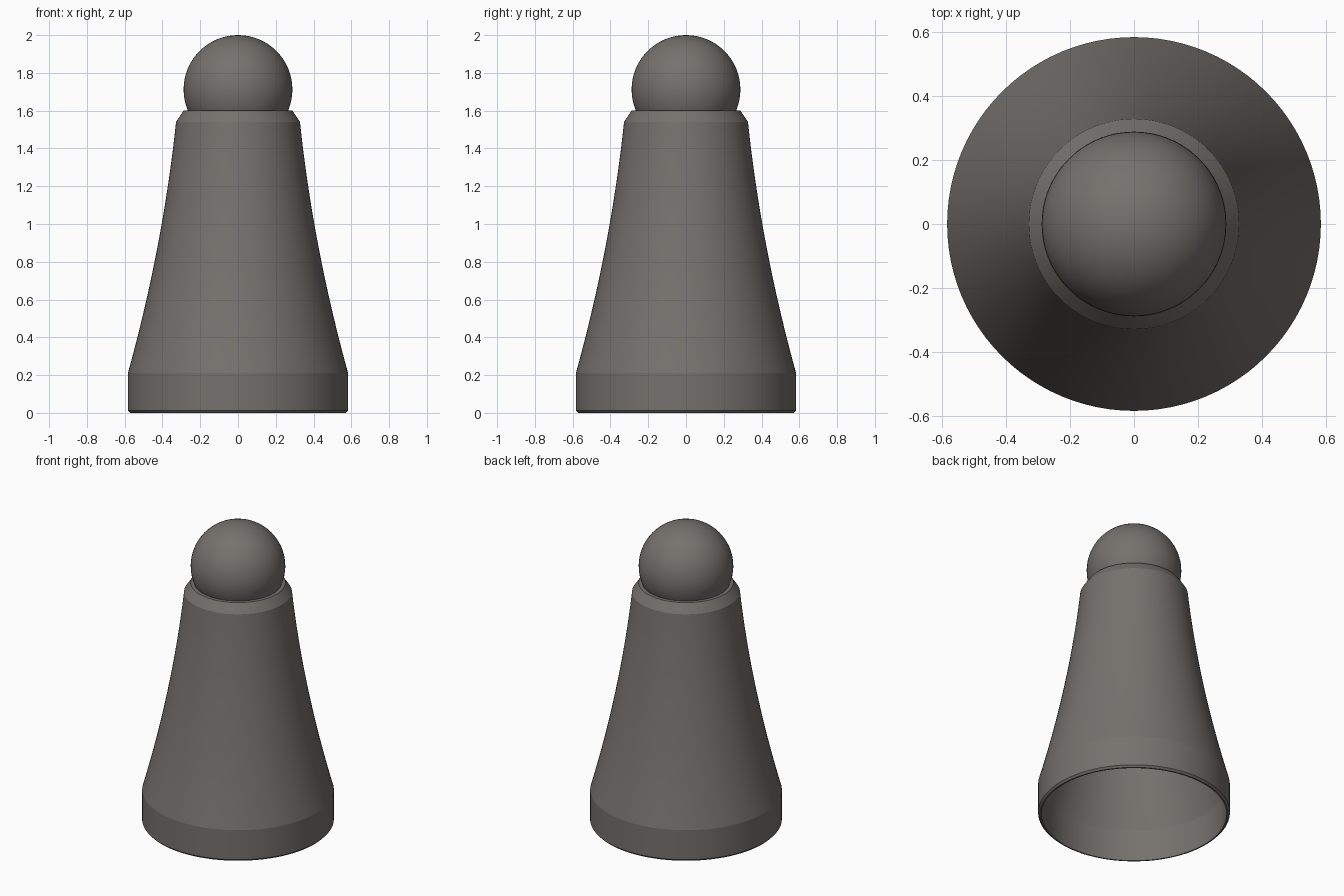
import bpy
import bmesh
import math
from mathutils import Vector

SEGMENTS = 96
WALL = 0.02

cube = bpy.data.objects.get("Cube")
if cube:
    bpy.data.objects.remove(cube, do_unlink=True)

# Single warm grey
grey = bpy.data.materials.new("warm_grey")
grey.use_nodes = True
colour = (0.18, 0.165, 0.152, 1.0)
grey.diffuse_color = colour
bsdf = next(n for n in grey.node_tree.nodes if n.type == 'BSDF_PRINCIPLED')
bsdf.inputs["Base Color"].default_value = colour
bsdf.inputs["Roughness"].default_value = 0.6


def smooth(obj):
    bpy.ops.object.select_all(action='DESELECT')
    obj.select_set(True)
    bpy.context.view_layer.objects.active = obj
    bpy.ops.object.shade_smooth_by_angle(angle=math.radians(10))


def lathe(name, profile):
    """Revolve (radius, height) points around z."""
    bm = bmesh.new()
    verts = [bm.verts.new((r, 0, z)) for r, z in profile]
    edges = [bm.edges.new(pair) for pair in zip(verts, verts[1:])]
    bmesh.ops.spin(bm, geom=verts + edges, cent=(0, 0, 0), axis=(0, 0, 1),
                   angle=math.tau, steps=SEGMENTS, use_duplicate=False)
    bmesh.ops.remove_doubles(bm, verts=bm.verts, dist=0.0005)
    bmesh.ops.recalc_face_normals(bm, faces=bm.faces)
    mesh = bpy.data.meshes.new(name)
    bm.to_mesh(mesh)
    bm.free()
    obj = bpy.data.objects.new(name, mesh)
    bpy.context.collection.objects.link(obj)
    mesh.materials.append(grey)
    smooth(obj)
    return obj


def flare(start, control, end, steps=16):
    """Quadratic curve for the concave flank."""
    a, b, c = Vector(start), Vector(control), Vector(end)
    points = []
    for i in range(steps + 1):
        t = i / steps
        p = a * (1 - t) ** 2 + b * 2 * t * (1 - t) + c * t * t
        points.append((p.x, p.y))
    return points


# Hollow body: upright foot, concave flank, chamfered shoulder, open below
flank = flare((0.583, 0.21), (0.398, 0.878), (0.328, 1.54))
outer = [(0.572, 0.0), (0.583, 0.012)] + flank + [(0.288, 1.6), (0, 1.6)]
inner = [(0, 1.54)] + [(r - WALL, z) for r, z in reversed(flank)] + [(0.563, 0.0)]
lathe("hollow_body", inner + outer[:1] + outer[1:])

# Ball sunk into the top
bpy.ops.mesh.primitive_uv_sphere_add(segments=64, ring_count=32, radius=0.288,
                                     location=(0, 0, 1.712))
ball = bpy.context.object
ball.name = "ball_top"
ball.data.materials.append(grey)
smooth(ball)
